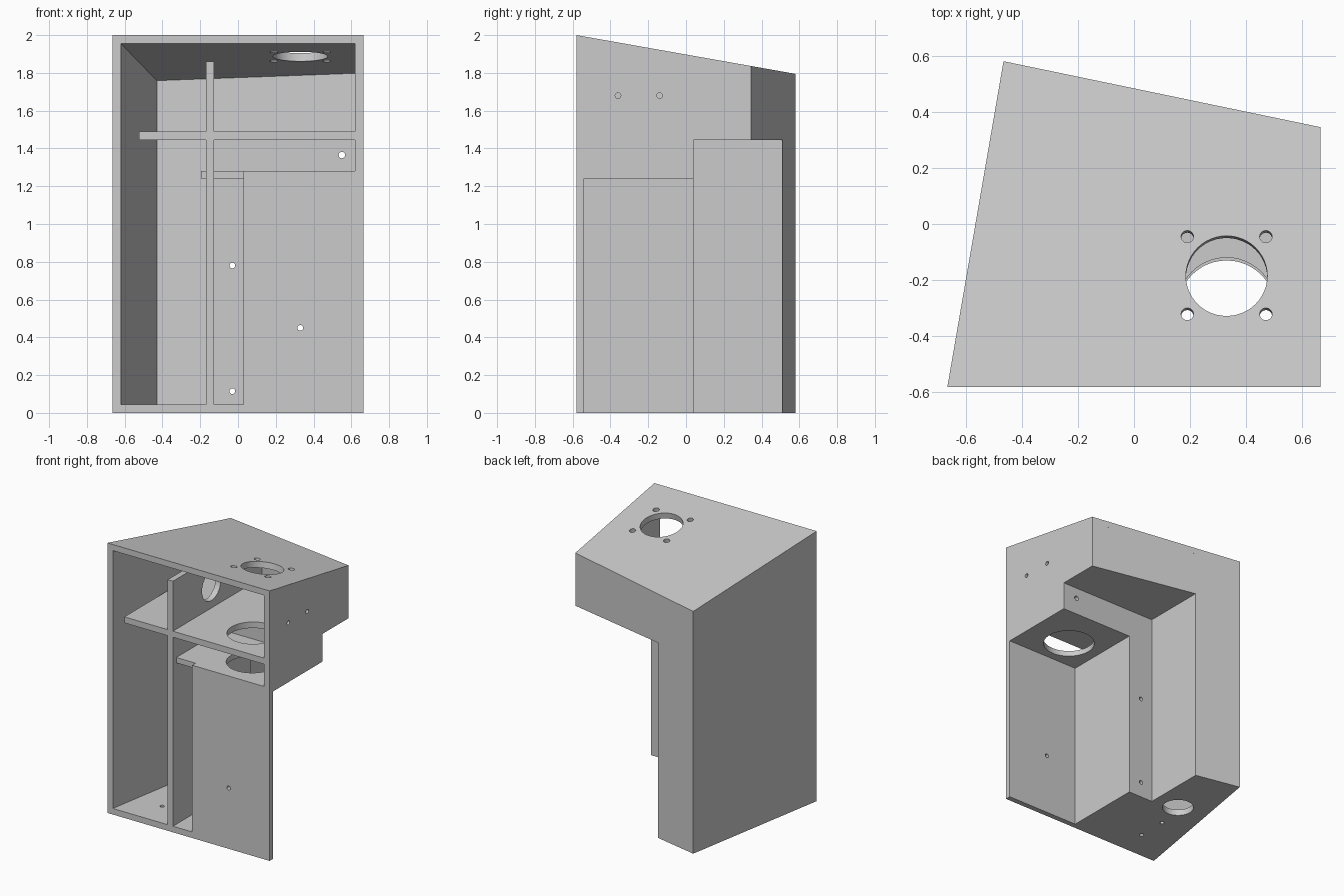
import bpy, bmesh, math
from mathutils import Vector

if "Cube" in bpy.data.objects:
    bpy.data.objects.remove(bpy.data.objects["Cube"])

# Main dimensions
T = 0.045                      # panel thickness
R, F = 0.665, -0.58            # right side x, front y
RI = R - T                     # inside of the right wall
FP = F + 0.04                  # back of the front panel
DIV0, DIV1 = -0.17, -0.127     # divider faces
CH0, CH1 = 0.03, 0.076         # channel wall faces
STEP = 0.04                    # outer face of the step wall
LOW, HIGH = 1.24, 1.445        # shelf undersides
SLOPE = 0.177
FL, BL, BR = (-R, F), (-0.465, 0.58), (R, 0.345)
IBL = (-0.43, 0.527)           # inside corner of left and back walls


def roof_top(y):
    return 2 + SLOPE * (F - y)


def roof_under(y):
    return roof_top(y) - T


def back_out(x):
    return 0.58 - 0.208 * (x + 0.465)


def back_in(x):
    return back_out(x) - 0.046


grey = bpy.data.materials.new("light grey")
grey.use_nodes = True
colour = (0.6, 0.6, 0.6, 1)
grey.diffuse_color = colour
grey.node_tree.nodes["Principled BSDF"].inputs["Base Color"].default_value = colour


def solid(name, loop_a, loop_b):
    """Closed solid between two matching loops of points."""
    bm = bmesh.new()
    a = [bm.verts.new(p) for p in loop_a]
    b = [bm.verts.new(p) for p in loop_b]
    bm.faces.new(a)
    bm.faces.new(b)
    for i in range(len(a)):
        j = (i + 1) % len(a)
        bm.faces.new((a[i], a[j], b[j], b[i]))
    bmesh.ops.recalc_face_normals(bm, faces=bm.faces)
    mesh = bpy.data.meshes.new(name)
    bm.to_mesh(mesh)
    bm.free()
    mesh.materials.append(grey)
    obj = bpy.data.objects.new(name, mesh)
    bpy.context.scene.collection.objects.link(obj)
    return obj


def prism(name, outline, z0, z1):
    """Upright panel; each height is a number or a function of y."""
    def level(z):
        return [(x, y, z(y) if callable(z) else z) for x, y in outline]
    return solid(name, level(z0), level(z1))


def box(name, x0, x1, y0, y1, z0, z1):
    return prism(name, [(x0, y0), (x1, y0), (x1, y1), (x0, y1)], z0, z1)


def drill(obj, holes, axis):
    """Cut round holes, given as (centre, radius), along an axis."""
    turn = Vector(axis).to_track_quat('Z', 'Y').to_matrix().to_4x4()
    bm = bmesh.new()
    for centre, radius in holes:
        made = bmesh.ops.create_cone(bm, cap_ends=True, segments=48, radius1=radius,
                                     radius2=radius, depth=0.2, matrix=turn)
        bmesh.ops.translate(bm, verts=made["verts"], vec=centre)
    mesh = bpy.data.meshes.new("drill")
    bm.to_mesh(mesh)
    bm.free()
    cutter = bpy.data.objects.new("drill", mesh)
    cutter.hide_render = True
    bpy.context.scene.collection.objects.link(cutter)
    mod = obj.modifiers.new("holes", 'BOOLEAN')
    mod.operation = 'DIFFERENCE'
    mod.solver = 'EXACT'
    mod.object = cutter
    bpy.context.view_layer.update()
    deps = bpy.context.evaluated_depsgraph_get()
    result = bpy.data.meshes.new_from_object(obj.evaluated_get(deps))
    obj.modifiers.clear()
    obj.data = result
    bpy.data.objects.remove(cutter)
    result.materials.clear()
    result.materials.append(grey)
    for face in result.polygons:
        face.use_smooth = True
    result.set_sharp_from_angle(angle=math.radians(30))


# Sloping roof with the large opening and four screw holes
roof = prism("roof", [FL, (R, F), BR, BL], roof_under, roof_top)
spots = [((0.33, -0.185), 0.145)]
spots += [((0.33 + sx * 0.14, -0.183 + sy * 0.138), 0.022) for sx in (-1, 1) for sy in (-1, 1)]
drill(roof, [((x, y, roof_top(y)), r) for (x, y), r in spots], (0, SLOPE, 1))

# Floor under the left bay and the channel
floor = prism("floor", [FL, (CH0, F), (CH0, FP), (CH1, FP), (CH1, STEP), (DIV1, STEP),
                        (DIV1, back_out(DIV1)), BL], 0, T)
drill(floor, [((-0.32, 0.09, 0), 0.107), ((-0.37, -0.36, 0), 0.015),
              ((-0.37, -0.14, 0), 0.015)], (0, 0, 1))

# Outer walls
prism("left_wall", [FL, BL, IBL, (-0.62, F)], T, roof_under)
prism("back_wall_lower", [BL, IBL, (DIV1, back_in(DIV1)), (DIV1, back_out(DIV1))], T, HIGH)
prism("back_wall_upper", [BL, IBL, (RI, back_in(RI)), (RI, back_out(RI))], HIGH, roof_under)
right_wall = prism("right_wall_upper", [(RI, F), (R, F), BR, (RI, back_out(RI))], HIGH, roof_under)
drill(right_wall, [((R, y, 1.68), 0.015) for y in (-0.36, -0.14)], (1, 0, 0))
box("right_wall_lower", RI, R, F, STEP, LOW, HIGH)

# Front panel and its top rail
front_panel = box("front_panel", CH0, R, F, FP, 0, LOW)
drill(front_panel, [((0.33, F, 0.45), 0.015)], (0, 1, 0))
box("front_panel_rail", CH0, RI, F, FP, LOW, LOW + 0.04)

# Tall divider, open above at the front
end = back_in(DIV1) + 0.01
meet = F + (2 - T - 1.86) / SLOPE
profile = [(F, T), (end, T), (end, roof_under(end)), (meet, 1.86), (F, 1.86)]
divider = solid("divider", [(DIV0, y, z) for y, z in profile], [(DIV1, y, z) for y, z in profile])
drill(divider, [((DIV1, -0.13, 1.655), 0.11)], (1, 0, 0))

# Two shelves with matching round openings
upper_shelf = prism("upper_shelf", [(-0.525, F), (RI, F), (RI, back_in(RI)), IBL, (-0.525, -0.033)],
                    HIGH, HIGH + T)
lower_shelf = box("lower_shelf", -0.195, RI, FP, STEP, LOW, LOW + 0.04)
drill(upper_shelf, [((0.33, -0.295, HIGH), 0.175)], (0, 0, 1))
drill(lower_shelf, [((0.33, -0.305, LOW), 0.175)], (0, 0, 1))

# Walls of the channel and of the step behind the shelves
box("channel_side", CH0, CH1, FP, STEP - T, T, LOW)
channel_back = box("channel_back", DIV1, CH1, STEP - T, STEP, T, LOW)
drill(channel_back, [((-0.03, STEP, z), 0.015) for z in (0.115, 0.78)], (0, 1, 0))
step_wall = box("step_wall", DIV1, RI, STEP - T, STEP, LOW + 0.04, HIGH)
drill(step_wall, [((0.55, STEP, 1.365), 0.017)], (0, 1, 0))
